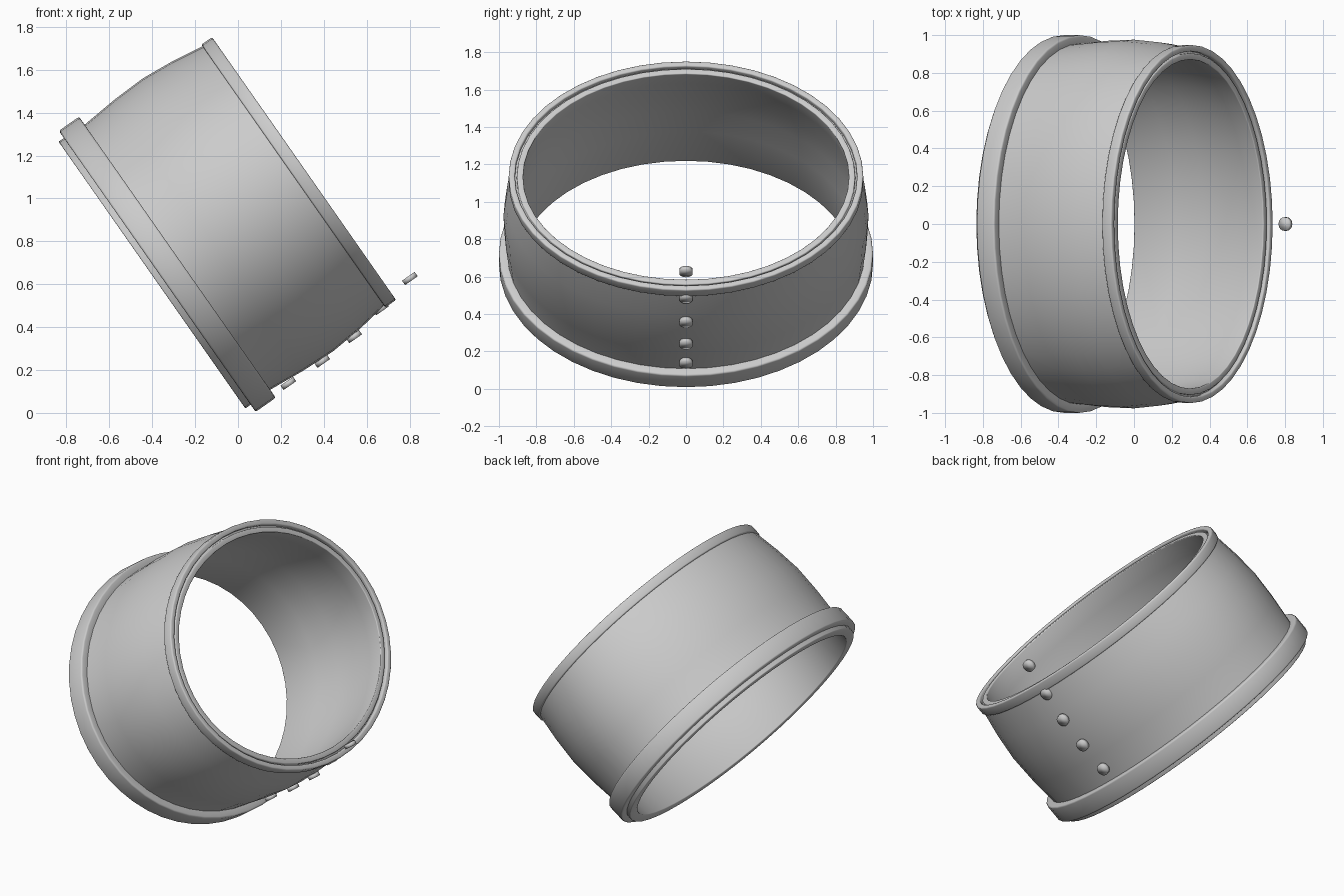
import bpy, bmesh, math

cube = bpy.data.objects.get("Cube")
if cube:
    bpy.data.objects.remove(cube, do_unlink=True)

SIDES = 48
FLATTEN = 0.2          # the oval is this much narrower across its short axis
TILT = math.radians(55)
CENTRE = (-0.434, 0, 0.62)

metal = bpy.data.materials.new("grey_metal")
metal.use_nodes = True
colour = (0.6, 0.6, 0.6, 1)
metal.diffuse_color = colour
metal.node_tree.nodes["Principled BSDF"].inputs["Base Color"].default_value = colour


def add_object(name, bm):
    bmesh.ops.recalc_face_normals(bm, faces=bm.faces)
    mesh = bpy.data.meshes.new(name)
    bm.to_mesh(mesh)
    bm.free()
    mesh.materials.append(metal)
    obj = bpy.data.objects.new(name, mesh)
    bpy.context.collection.objects.link(obj)
    obj.location = CENTRE
    obj.rotation_euler = (0, TILT, 0)
    bpy.ops.object.select_all(action='DESELECT')
    obj.select_set(True)
    bpy.context.view_layer.objects.active = obj
    return obj


def oval_ring(name, profile, bevel):
    """Sweep a closed (long radius, height) profile around an oval."""
    bm = bmesh.new()
    loops = []
    for i in range(SIDES):
        a = 2 * math.pi * i / SIDES
        loops.append([bm.verts.new(((r - FLATTEN) * math.cos(a), r * math.sin(a), h))
                      for r, h in profile])
    n = len(profile)
    for i, loop in enumerate(loops):
        following = loops[(i + 1) % SIDES]
        for j in range(n):
            k = (j + 1) % n
            bm.faces.new((loop[j], following[j], following[k], loop[k]))
    obj = add_object(name, bm)
    mod = obj.modifiers.new("rounded_edges", 'BEVEL')
    mod.width = bevel
    mod.segments = 3
    mod.limit_method = 'ANGLE'
    mod.angle_limit = math.radians(40)
    bpy.ops.object.modifier_apply(modifier=mod.name)
    bpy.ops.object.shade_smooth_by_angle(angle=math.radians(40))


# Bulging hollow body, with a stepped lip at each end
oval_ring("cuff_body", [
    (0.96, 0.04), (0.955, 0.19), (0.97, 0.36), (0.976, 0.53), (0.962, 0.69),
    (0.938, 0.85), (0.932, 0.88), (0.905, 0.88), (0.905, 0.897), (0.87, 0.897),
    (0.89, 0.78), (0.912, 0.62), (0.918, 0.48), (0.912, 0.3), (0.9, 0.04)], 0.006)

# Raised bands around both openings
oval_ring("wide_band", [(1.0, 0.07), (1.0, 0.185), (0.94, 0.185), (0.94, 0.07)], 0.01)
oval_ring("narrow_band", [(0.948, 0.845), (0.948, 0.906), (0.915, 0.906), (0.915, 0.845)], 0.008)

# Row of small round studs, as (outward distance, height)
studs = [(0.779, 0.271), (0.785, 0.46), (0.776, 0.648), (0.741, 0.825), (0.703, 1.016)]
for number, (out, height) in enumerate(studs, 1):
    bm = bmesh.new()
    bmesh.ops.create_cone(bm, cap_ends=True, segments=16, radius1=0.036, radius2=0.036, depth=0.025)
    for v in bm.verts:
        x, y, z = v.co
        v.co = (out + z, y, height + x)
    add_object(f"stud_{number}", bm)
    bpy.ops.object.shade_smooth()
